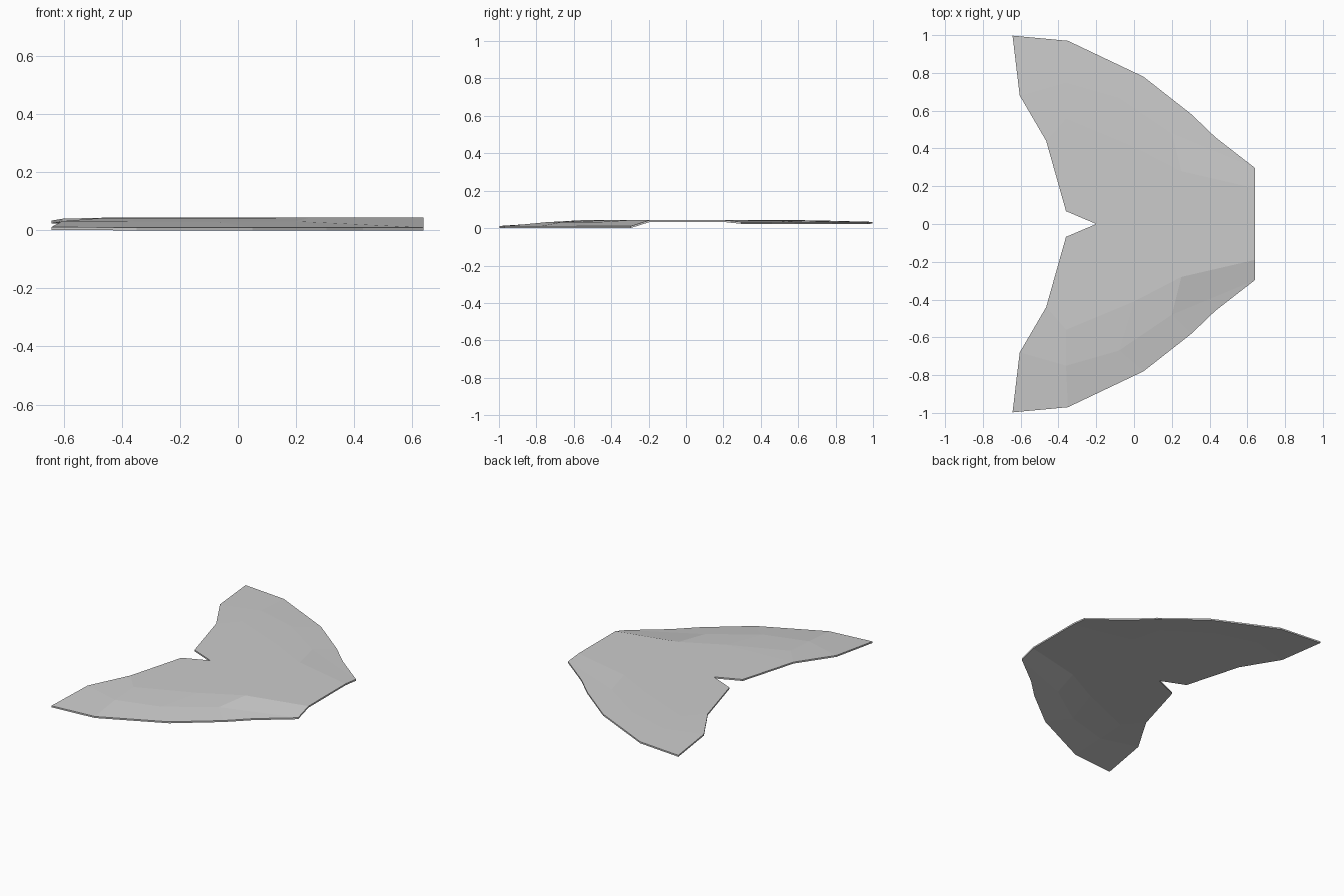
import bpy, bmesh

if "Cube" in bpy.data.objects:
    bpy.data.objects.remove(bpy.data.objects["Cube"])

THICK = 0.010
TOP = 0.044

# Half plan of the fin: (x, y, droop), droop 1 = rim, 0 = flat centre
P = {
    # rim, tip to root
    "o0": (-0.643, 0.997, 0.95), "o1": (-0.35, 0.97, 1), "o2": (0.05, 0.78, 1),
    "o3": (0.305, 0.58, 1), "o4": (0.43, 0.46, 1), "o5": (0.64, 0.297, 1),
    # outer facet line
    "r0": (-0.605, 0.68, 0.35), "r1": (-0.36, 0.75, 0.37), "r2": (-0.08, 0.67, 0.37),
    "r3": (0.20, 0.48, 0.37), "r4": (0.25, 0.28, 0), "r5": (0.64, 0.19, 0),
    # inner facet line
    "i0": (-0.465, 0.44, 0.03), "i1": (-0.36, 0.56, 0.05), "i2": (0.0, 0.41, 0.03),
    # centre line and notch
    "n": (-0.36, 0.068, 0), "c0": (-0.20, 0, 0), "c1": (0.64, 0, 0),
}
FACES = ["o0 r0 r1 o1", "o1 r1 r2 o2", "o2 r2 r3 o3", "o3 r3 o5 o4", "r3 r4 r5 o5",
         "r0 i0 i1 r1", "r1 i1 i2 r2", "r2 i2 r4 r3",
         "i0 n c0 i2", "i0 i2 i1", "c0 c1 r5 r4", "c0 r4 i2"]

bm = bmesh.new()


def half(side, drop):
    """Add one lobe of the fin; the two lobes droop by different amounts."""
    v = {k: bm.verts.new((x, y * side, TOP - d * drop)) for k, (x, y, d) in P.items()}
    for f in FACES:
        names = f.split()
        bm.faces.new([v[k] for k in (names if side > 0 else names[::-1])])


half(1, 0.011)
half(-1, 0.034)
bmesh.ops.remove_doubles(bm, verts=bm.verts, dist=1e-4)

# Close the sheet into a thin plate with straight vertical rims
sheet = bm.faces[:]
ext = bmesh.ops.extrude_face_region(bm, geom=sheet, use_keep_orig=True)
for e in ext["geom"]:
    if isinstance(e, bmesh.types.BMVert):
        e.co.z -= THICK
bmesh.ops.recalc_face_normals(bm, faces=bm.faces)

mesh = bpy.data.meshes.new("tail_fin")
bm.to_mesh(mesh)
bm.free()
fin = bpy.data.objects.new("tail_fin", mesh)
bpy.context.collection.objects.link(fin)
